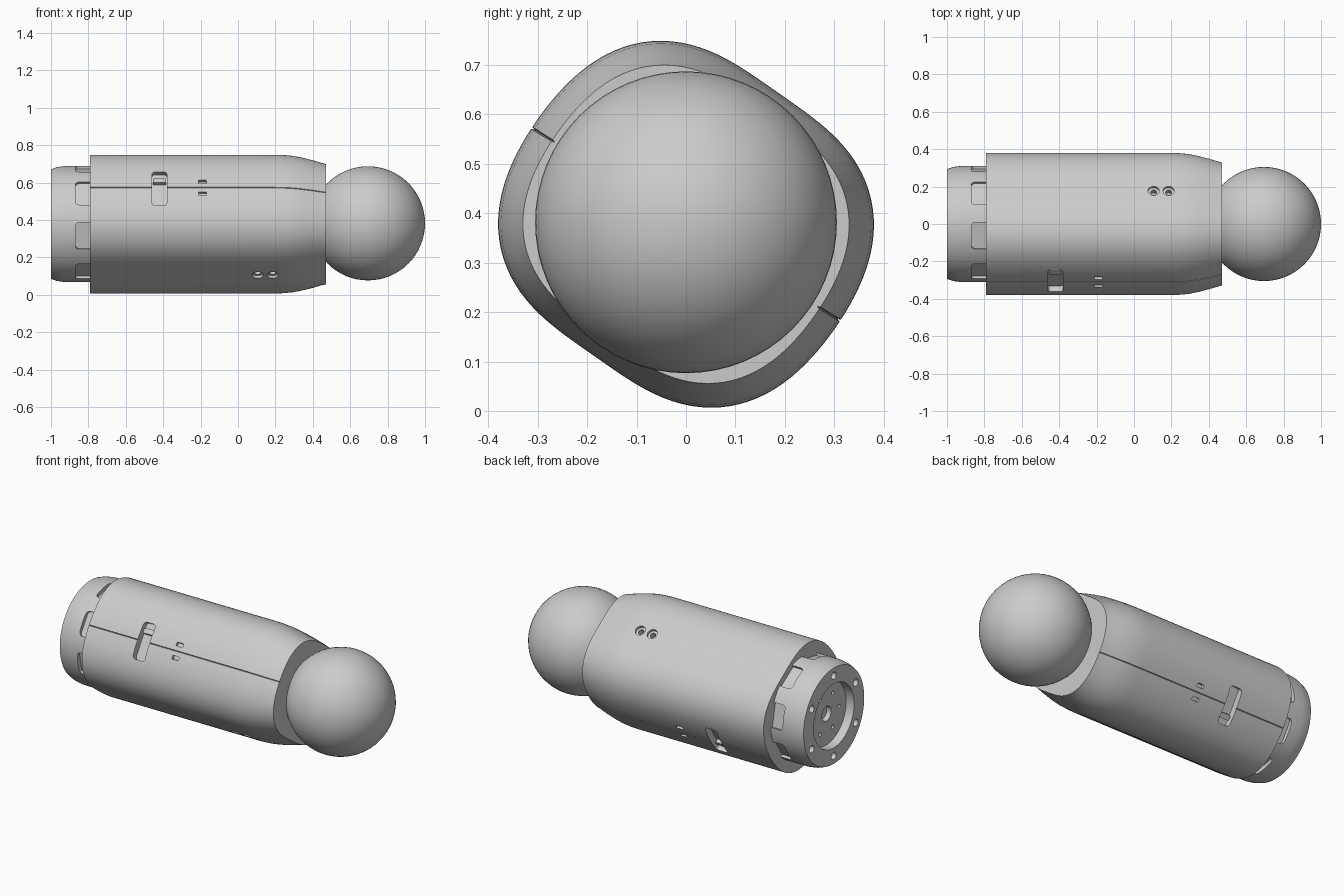
import bpy, bmesh
from math import cos, sin, radians
from mathutils import Matrix, Vector

if "Cube" in bpy.data.objects:
    bpy.data.objects.remove(bpy.data.objects["Cube"])

AXIS_Z = 0.378
grey = bpy.data.materials.new("light grey")
grey.use_nodes = True
grey.diffuse_color = (0.6, 0.6, 0.6, 1)
grey.node_tree.nodes["Principled BSDF"].inputs["Base Color"].default_value = (0.6, 0.6, 0.6, 1)


def finish(bm, name):
    bmesh.ops.recalc_face_normals(bm, faces=bm.faces)
    mesh = bpy.data.meshes.new(name)
    bm.to_mesh(mesh)
    bm.free()
    mesh.materials.append(grey)
    obj = bpy.data.objects.new(name, mesh)
    bpy.context.collection.objects.link(obj)
    return obj


def activate(obj):
    bpy.ops.object.select_all(action='DESELECT')
    obj.select_set(True)
    bpy.context.view_layer.objects.active = obj


def smooth(obj):
    activate(obj)
    bpy.ops.object.shade_smooth_by_angle(angle=radians(30))


def radial(x, angle, r):
    """Frame on the long axis: local x along it, local z pointing outward."""
    a = radians(angle)
    spot = Vector((x, r * cos(a), AXIS_Z + r * sin(a)))
    return Matrix.Translation(spot) @ Matrix.Rotation(radians(angle - 90), 4, 'X')


def add_box(bm, matrix, size, corner=0):
    part = bmesh.new()
    bmesh.ops.create_cube(part, size=1)
    bmesh.ops.scale(part, vec=size, verts=part.verts)
    if corner:
        upright = [e for e in part.edges
                   if abs(e.verts[0].co.z - e.verts[1].co.z) > size[2] / 2]
        bmesh.ops.bevel(part, geom=upright, offset=corner, segments=4,
                        profile=0.5, affect='EDGES')
    part.transform(matrix)
    temp = bpy.data.meshes.new("temp")
    part.to_mesh(temp)
    part.free()
    bm.from_mesh(temp)
    bpy.data.meshes.remove(temp)


def add_pin(bm, matrix, radius, depth):
    bmesh.ops.create_cone(bm, cap_ends=True, segments=24, radius1=radius,
                          radius2=radius, depth=depth, matrix=matrix)


def cut(obj, bm):
    cutter = finish(bm, "cutter")
    cutter.hide_render = True
    mod = obj.modifiers.new("cut", 'BOOLEAN')
    mod.operation = 'DIFFERENCE'
    mod.solver = 'EXACT'
    mod.object = cutter
    activate(obj)
    bpy.ops.object.modifier_apply(modifier=mod.name)
    bpy.data.objects.remove(cutter)


def loft(rings, name):
    bm = bmesh.new()
    loops = [[bm.verts.new(p) for p in ring] for ring in rings]
    for a, b in zip(loops, loops[1:]):
        for i in range(len(a)):
            j = (i + 1) % len(a)
            bm.faces.new((a[i], a[j], b[j], b[i]))
    bm.faces.new(loops[0])
    bm.faces.new(loops[-1])
    return finish(bm, name)


# Housing: rounded section with two flats, tapered nose and two seam grooves
SEAM = 148


def section(angle):
    t = radians(angle - 55)
    return 0.361 - 0.0215 * cos(2 * t) - 0.015 * cos(4 * t)


half = sorted([i * 3 + 1.5 for i in range(60) if abs(i * 3 + 1.5 - SEAM) > 1]
              + [SEAM - 0.4, SEAM, SEAM + 0.4])
angles = half + [a + 180 for a in half]
stations = [(-0.79, 1), (0.2, 1), (0.24, 0.997), (0.29, 0.985), (0.34, 0.96),
            (0.4, 0.92), (0.45, 0.88), (0.47, 0.868)]
rings = []
for x, scale in stations:
    ring = []
    for a in angles:
        r = section(a) * scale - (0.006 if a % 180 == SEAM else 0)
        ring.append((x, r * cos(radians(a)), AXIS_Z + r * sin(radians(a))))
    rings.append(ring)
housing = loft(rings, "housing")

# Openings repeat on opposite sides: latch slot, two small windows, two ports
wide, deep = bmesh.new(), bmesh.new()
for turn in (0, 180):
    add_box(wide, radial(-0.42, SEAM + turn, 0.375), (0.08, 0.215, 0.1), 0.018)
    for a in (142, 154):
        add_box(wide, radial(-0.19, a + turn, 0.375), (0.045, 0.022, 0.05), 0.005)
    for x in (0.105, 0.185):
        add_pin(wide, radial(x, 57 + turn, 0.36), 0.03, 0.1)
        add_pin(deep, radial(x, 57 + turn, 0.33), 0.016, 0.1)
cut(housing, wide)
cut(housing, deep)
smooth(housing)

# Sliding latch inside each slot
for side, turn in (("front", 0), ("back", 180)):
    bm = bmesh.new()
    add_box(bm, radial(-0.42, SEAM - 10 + turn, 0.334), (0.07, 0.03, 0.03), 0.006)
    smooth(finish(bm, side + "_latch"))

# Rear collar: turned profile with a chamfer and a recessed end
profile = [(-0.7, 0.31), (-0.93, 0.31), (-0.97, 0.304), (-1, 0.293),
           (-1, 0.195), (-0.95, 0.19)]
collar = loft([[(x, r * cos(radians(a)), AXIS_Z + r * sin(radians(a)))
                for a in range(0, 360, 4)] for x, r in profile], "rear_collar")
tools = bmesh.new()
for k in range(8):
    add_box(tools, radial(-0.805, 12 + 45 * k, 0.32), (0.13, 0.145, 0.07), 0.02)
along = Matrix.Rotation(radians(90), 4, 'Y')


def end_pin(angle, r, radius, x):
    place = Matrix.Translation(radial(x, angle, r).to_translation())
    add_pin(tools, place @ along, radius, 0.08)


for k in range(6):
    end_pin(30 + 60 * k, 0.245, 0.022, -1.01)
    end_pin(60 * k, 0.12, 0.011, -0.96)
end_pin(0, 0, 0.045, -0.96)
cut(collar, tools)
smooth(collar)

# Ball at the nose
bm = bmesh.new()
bmesh.ops.create_uvsphere(bm, u_segments=64, v_segments=32, radius=0.305,
                          matrix=Matrix.Translation((0.695, 0, 0.382)) @ along)
smooth(finish(bm, "nose_ball"))
